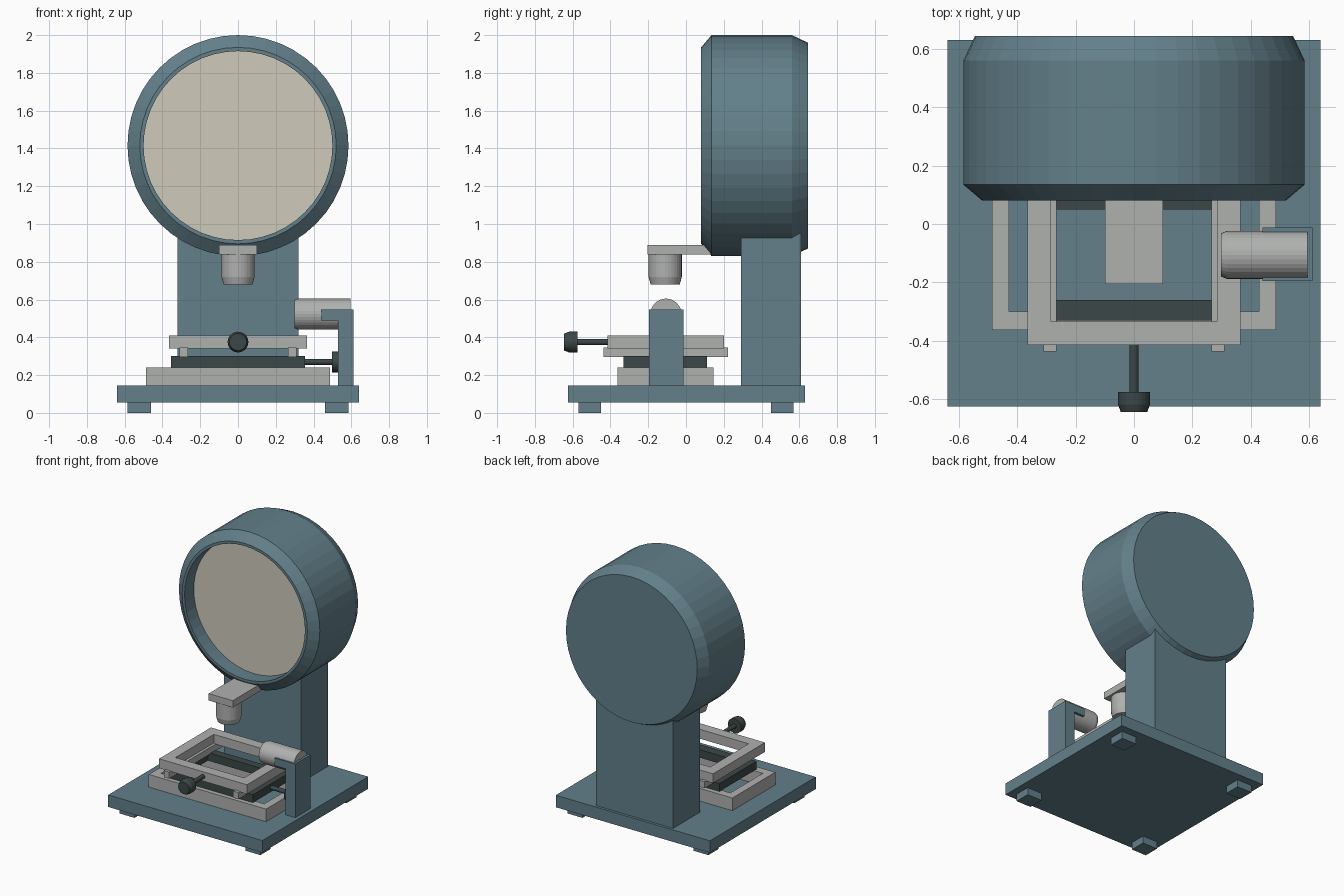
import bpy
import bmesh
import math
from mathutils import Matrix

cube = bpy.data.objects.get("Cube")
if cube:
    bpy.data.objects.remove(cube, do_unlink=True)


def material(name, rgb):
    m = bpy.data.materials.new(name)
    m.use_nodes = True
    m.diffuse_color = (*rgb, 1)
    m.node_tree.nodes["Principled BSDF"].inputs["Base Color"].default_value = (*rgb, 1)
    return m


BLUE = material("slate blue paint", (0.125, 0.215, 0.255))
GREY = material("light grey metal", (0.43, 0.44, 0.43))
DARK = material("dark grey metal", (0.045, 0.063, 0.063))
CREAM = material("cream screen", (0.62, 0.60, 0.50))


def finish(bm, name, *mats):
    bmesh.ops.recalc_face_normals(bm, faces=bm.faces)
    mesh = bpy.data.meshes.new(name)
    bm.to_mesh(mesh)
    bm.free()
    for m in mats:
        mesh.materials.append(m)
    ob = bpy.data.objects.new(name, mesh)
    bpy.context.collection.objects.link(ob)
    return ob


def prism(name, outline, axis, lo, hi, mat):
    """Extrude a flat outline along y or z."""
    bm = bmesh.new()
    place = (lambda a, b, t: (a, t, b)) if axis == "y" else (lambda a, b, t: (a, b, t))
    face = bm.faces.new([bm.verts.new(place(a, b, lo)) for a, b in outline])
    ext = bmesh.ops.extrude_face_region(bm, geom=[face])
    shift = place(0, 0, hi - lo)
    bmesh.ops.translate(bm, vec=shift, verts=[v for v in ext["geom"] if isinstance(v, bmesh.types.BMVert)])
    return finish(bm, name, mat)


def box(name, x, y, z, mat):
    outline = [(x[0], y[0]), (x[1], y[0]), (x[1], y[1]), (x[0], y[1])]
    return prism(name, outline, "z", *z, mat)


def frame(name, half_x, y, inner_x, inner_y, z, mat):
    """Rectangular ring with a square opening."""
    bm = bmesh.new()
    rings = []
    for hx, yy, h in ((half_x, y, z[0]), (half_x, y, z[1]), (inner_x, inner_y, z[1]), (inner_x, inner_y, z[0])):
        rings.append([bm.verts.new((sx * hx, yy[j], h)) for sx, j in ((-1, 0), (1, 0), (1, 1), (-1, 1))])
    for k in range(4):
        a, b = rings[k], rings[(k + 1) % 4]
        for i in range(4):
            j = (i + 1) % 4
            bm.faces.new((a[i], a[j], b[j], b[i]))
    return finish(bm, name, mat)


def lathe(name, profile, centre, axis, mats, segs=32):
    """Turn (radius, position) points about an axis; the last cap takes the last material."""
    bm = bmesh.new()
    rings = []
    for r, t in profile:
        rings.append([bm.verts.new((r * math.cos(2 * math.pi * i / segs),
                                    r * math.sin(2 * math.pi * i / segs), t)) for i in range(segs)])
    for a, b in zip(rings, rings[1:]):
        for i in range(segs):
            j = (i + 1) % segs
            bm.faces.new((a[i], a[j], b[j], b[i]))
    bm.faces.new(rings[0])
    bm.faces.new(rings[-1]).material_index = len(mats) - 1
    turn = {"x": Matrix.Rotation(math.pi / 2, 4, "Y"),
            "y": Matrix.Rotation(-math.pi / 2, 4, "X"),
            "z": Matrix.Identity(4)}[axis]
    bmesh.ops.transform(bm, matrix=Matrix.Translation(centre) @ turn, verts=bm.verts)
    return finish(bm, name, *mats)


# Base plate, feet and column
box("base_plate", (-0.64, 0.64), (-0.625, 0.63), (0.055, 0.145), BLUE)
for sx, side in ((-1, "right"), (1, "left")):
    for sy, end in ((-1, "front"), (1, "back")):
        xs = sorted((sx * 0.46, sx * 0.585))
        ys = sorted((sy * 0.45, sy * 0.57))
        box(f"foot_{end}_{side}", xs, ys, (0, 0.056), BLUE)
box("column", (-0.32, 0.32), (0.29, 0.61), (0.14, 1.05), BLUE)

# Round head with recessed screen, profile runs back to front
lathe("screen_head",
      [(0.545, 0.645), (0.585, 0.56), (0.585, 0.135), (0.52, 0.08), (0.5, 0.08), (0.5, 0.19)],
      (0, 0, 1.415), "y", (BLUE, CREAM), 48)

# Lens arm and barrel
box("lens_arm", (-0.1, 0.1), (-0.205, 0.16), (0.838, 0.89), GREY)
lathe("lens_barrel", [(0.088, 0.845), (0.088, 0.72), (0.077, 0.68)], (0, -0.11, 0), "z", (GREY,))

# Stacked sliding stage
frame("stage_bed", 0.487, (-0.363, 0.145), 0.428, (-0.3, 0.085), (0.14, 0.24), GREY)
frame("cross_slide", 0.355, (-0.33, 0.11), 0.285, (-0.26, 0.05), (0.24, 0.3), DARK)
for sx, side in ((-1, "right"), (1, "left")):
    box(f"slide_rail_{side}", sorted((sx * 0.265, sx * 0.31)), (-0.437, 0.222), (0.295, 0.345), GREY)
frame("stage_top", 0.365, (-0.415, 0.2), 0.285, (-0.335, 0.12), (0.34, 0.41), GREY)

# Adjusting screws
lathe("front_screw", [(0.016, -0.58), (0.016, -0.4)], (0, 0, 0.375), "y", (DARK,), 20)
lathe("front_knob", [(0.045, -0.645), (0.055, -0.618), (0.055, -0.575)], (0, 0, 0.375), "y", (DARK,), 24)
lathe("side_screw", [(0.016, 0.34), (0.016, 0.51)], (0, -0.11, 0.27), "x", (DARK,), 20)
lathe("side_knob", [(0.055, 0.497), (0.055, 0.54), (0.045, 0.565)], (0, -0.11, 0.27), "x", (DARK,), 24)

# Side lamp on its bracket
prism("lamp_bracket",
      [(0.53, 0.14), (0.612, 0.14), (0.612, 0.547), (0.44, 0.547), (0.44, 0.49), (0.53, 0.49)],
      "y", -0.195, -0.012, BLUE)
lathe("lamp_housing", [(0.074, 0.298), (0.082, 0.318), (0.082, 0.595)], (0, -0.106, 0.523), "x", (GREY,))
